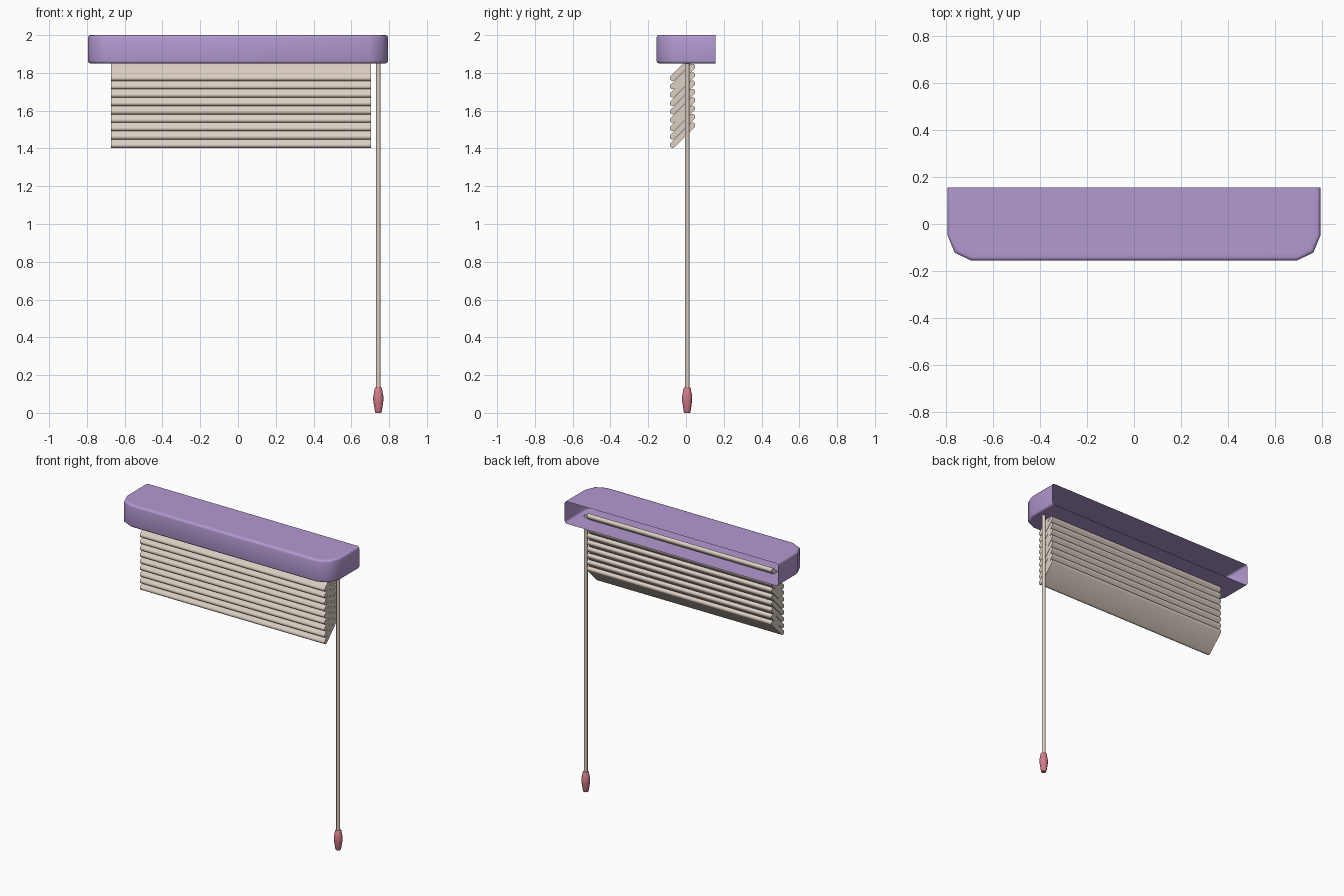
import bpy, bmesh, math

if "Cube" in bpy.data.objects:
    bpy.data.objects.remove(bpy.data.objects["Cube"])


def material(name, rgb):
    m = bpy.data.materials.new(name)
    m.diffuse_color = (*rgb, 1.0)
    m.use_nodes = True
    m.node_tree.nodes["Principled BSDF"].inputs["Base Color"].default_value = m.diffuse_color
    return m


LILAC = material("lilac", (0.45, 0.32, 0.64))
CREAM = material("cream", (0.72, 0.63, 0.55))
PINK = material("pink", (0.66, 0.20, 0.26))


def loft(name, rings, mat, angle, closed=True):
    """Skin a list of equal-length point rings and cap both ends."""
    bm = bmesh.new()
    loops = [[bm.verts.new(p) for p in ring] for ring in rings]
    n = len(loops[0])
    for a, b in zip(loops, loops[1:]):
        for i in range(n if closed else n - 1):
            j = (i + 1) % n
            bm.faces.new((a[i], a[j], b[j], b[i]))
    bm.faces.new(loops[0][::-1])
    bm.faces.new(loops[-1])
    bmesh.ops.recalc_face_normals(bm, faces=bm.faces)
    mesh = bpy.data.meshes.new(name)
    bm.to_mesh(mesh)
    bm.free()
    mesh.materials.append(mat)
    obj = bpy.data.objects.new(name, mesh)
    bpy.context.collection.objects.link(obj)
    bpy.ops.object.select_all(action='DESELECT')
    obj.select_set(True)
    bpy.context.view_layer.objects.active = obj
    bpy.ops.object.shade_smooth_by_angle(angle=math.radians(angle))
    return obj


# Valance: thin shell, open at the back, chamfered front corners, soft rims
half = [(0.795, 0.156, 1, 0), (0.795, -0.05, 1, -0.2),
        (0.765, -0.122, 0.75, -0.75), (0.695, -0.156, 0.2, -1)]
outline = [(-x, y, -nx, ny) for x, y, nx, ny in half] + half[::-1]
R = 0.014
quarter = [i * math.pi / 6 for i in range(4)]
levels = [(1.85, 0.03)]
levels += [(1.85 + R * (1 - math.cos(t)), R * (1 - math.sin(t))) for t in quarter]
levels += [(4 - 0.15 - z, inset) for z, inset in levels[::-1]]
loft("valance",
     [[(x - nx * d, y - ny * d, z) for x, y, nx, ny in outline] for z, d in levels],
     LILAC, 50, closed=False)

# Slats: nine tilted boards with rounded long edges
SLAT_R = 0.015
low, high = (-0.071, 1.418), (0.034, 1.523)
section = []
for (cy, cz), start in ((low, 135), (high, 315)):
    for k in range(7):
        t = math.radians(start + 30 * k)
        section.append((cy + SLAT_R * math.cos(t), cz + SLAT_R * math.sin(t)))
for i in range(9):
    loft(f"slat_{i + 1}",
         [[(x, y, z + i * 0.0443) for y, z in section] for x in (-0.672, 0.705)],
         CREAM, 40)


def turned(name, profile, sides, mat, angle):
    """Turned part around the wand axis from (radius, z) pairs."""
    ts = [2 * math.pi * k / sides for k in range(sides)]
    return loft(name, [[(0.743 + r * math.cos(t), 0.006 + r * math.sin(t), z)
                        for t in ts] for r, z in profile], mat, angle)


# Tilt wand and its pull knob
turned("wand", [(0.012, 0.12), (0.012, 1.862)], 12, CREAM, 40)
turned("wand_knob", [(0.015, 0.0), (0.018, 0.006), (0.027, 0.066), (0.027, 0.085),
                     (0.019, 0.13), (0.016, 0.134)], 12, PINK, 40)
